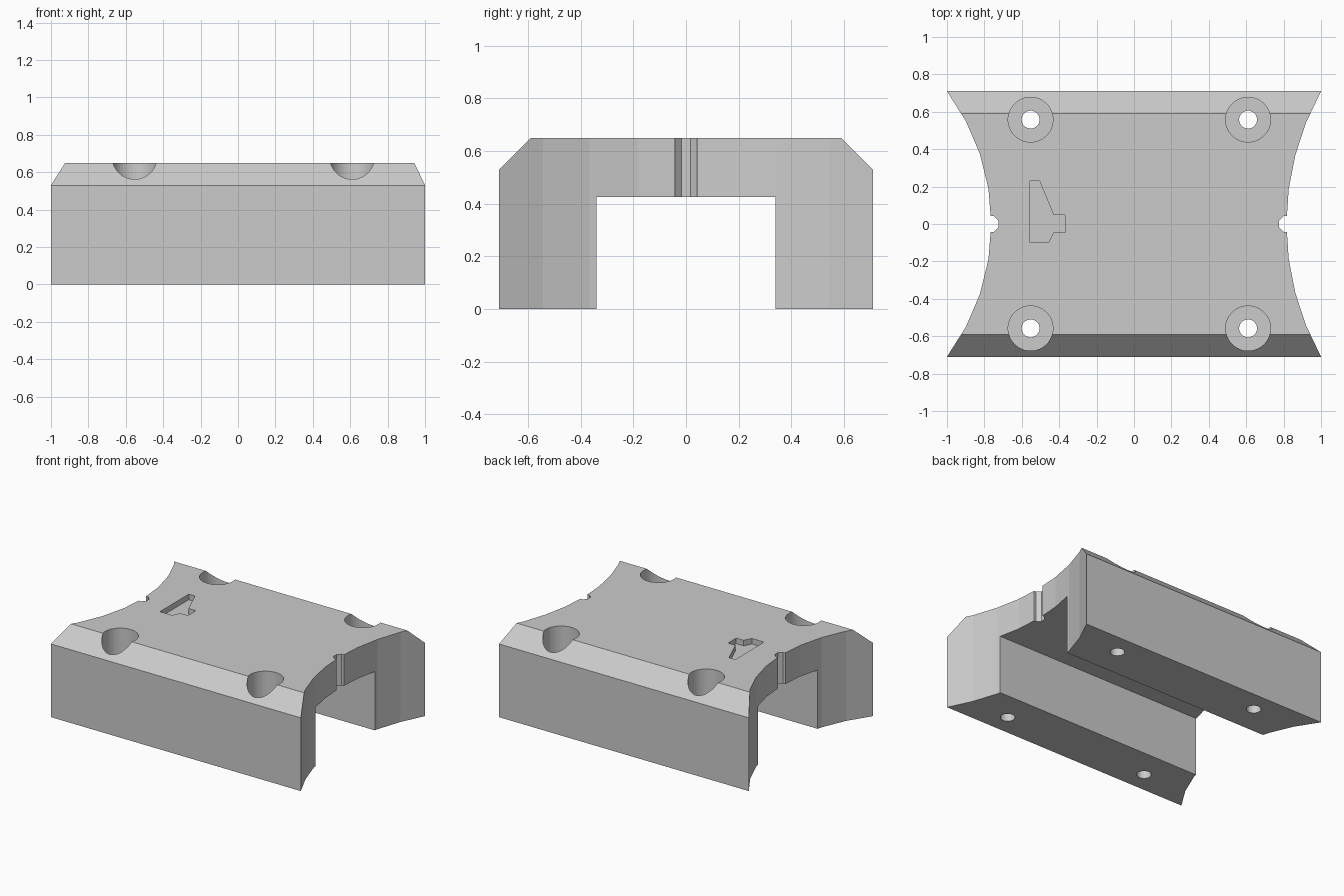
import bpy, bmesh
from math import sin, cos, asin, pi
from mathutils import Vector

if "Cube" in bpy.data.objects:
    bpy.data.objects.remove(bpy.data.objects["Cube"], do_unlink=True)

HALF_DEPTH, HEIGHT = 0.71, 0.65

grey = bpy.data.materials.new("plain_grey")
grey.use_nodes = True
grey.diffuse_color = (0.6, 0.6, 0.6, 1)
grey.node_tree.nodes["Principled BSDF"].inputs["Base Color"].default_value = (0.6, 0.6, 0.6, 1)


def prism(name, points, offset):
    """Extrude a closed 3D outline along an offset."""
    bm = bmesh.new()
    face = bm.faces.new([bm.verts.new(p) for p in points])
    out = bmesh.ops.extrude_face_region(bm, geom=[face])
    verts = [v for v in out["geom"] if isinstance(v, bmesh.types.BMVert)]
    bmesh.ops.translate(bm, verts=verts, vec=Vector(offset))
    bmesh.ops.recalc_face_normals(bm, faces=bm.faces[:])
    mesh = bpy.data.meshes.new(name)
    bm.to_mesh(mesh)
    bm.free()
    mesh.materials.append(grey)
    obj = bpy.data.objects.new(name, mesh)
    bpy.context.collection.objects.link(obj)
    return obj


def upright(name, outline, z0, z1):
    return prism(name, [(x, y, z0) for x, y in outline], (0, 0, z1 - z0))


def circle(cx, cy, r, n):
    return [(cx + r * cos(2 * pi * (i + 0.5) / n), cy + r * sin(2 * pi * (i + 0.5) / n))
            for i in range(n)]


def combine(target, tool, operation):
    """Apply a boolean and discard its tool."""
    mod = target.modifiers.new("shape", "BOOLEAN")
    mod.object, mod.operation, mod.solver = tool, operation, "EXACT"
    bpy.context.view_layer.objects.active = target
    bpy.ops.object.modifier_apply(modifier=mod.name)
    bpy.data.objects.remove(tool, do_unlink=True)


def hollow_side(sign, waist):
    """Concave arc from the waist to the corners, run on past the block."""
    sag = 1 - waist
    radius = (HALF_DEPTH ** 2 + sag ** 2) / (2 * sag)
    step = asin(HALF_DEPTH / radius) / 4
    return [(sign * (waist + radius * (1 - cos(k * step))), sign * radius * sin(k * step))
            for k in range(-5, 6)]


# Bridge-shaped block with chamfered upper edges
half = [(0.34, 0.425), (0.34, 0), (HALF_DEPTH, 0), (HALF_DEPTH, 0.53), (0.59, HEIGHT)]
section = half + [(-y, z) for y, z in reversed(half)]
block = prism("bridge_block", [(-1.2, y, z) for y, z in section], (2.4, 0, 0))

# Hollowed ends
plan = hollow_side(1, 0.815) + hollow_side(-1, 0.763)
combine(block, upright("plan_shape", plan, -0.1, 0.8), "INTERSECT")

# Small notch in the middle of each end
for x in (-0.765, 0.818):
    combine(block, upright("end_notch", circle(x, 0, 0.045, 8), -0.1, 0.8), "DIFFERENCE")

# Counterbored screw holes
for x in (-0.553, 0.61):
    for y in (-0.558, 0.558):
        combine(block, upright("counterbore", circle(x, y, 0.12, 40), 0.3, 0.8), "DIFFERENCE")
        combine(block, upright("screw_hole", circle(x, y, 0.048, 24), -0.1, 0.4), "DIFFERENCE")

# Shallow pointer-shaped recess
pointer = [(-0.555, 0.23), (-0.505, 0.23), (-0.43, 0.048), (-0.37, 0.048),
           (-0.37, -0.045), (-0.43, -0.045), (-0.457, -0.1), (-0.555, -0.1)]
combine(block, upright("pointer_recess", pointer, HEIGHT - 0.04, 0.8), "DIFFERENCE")
